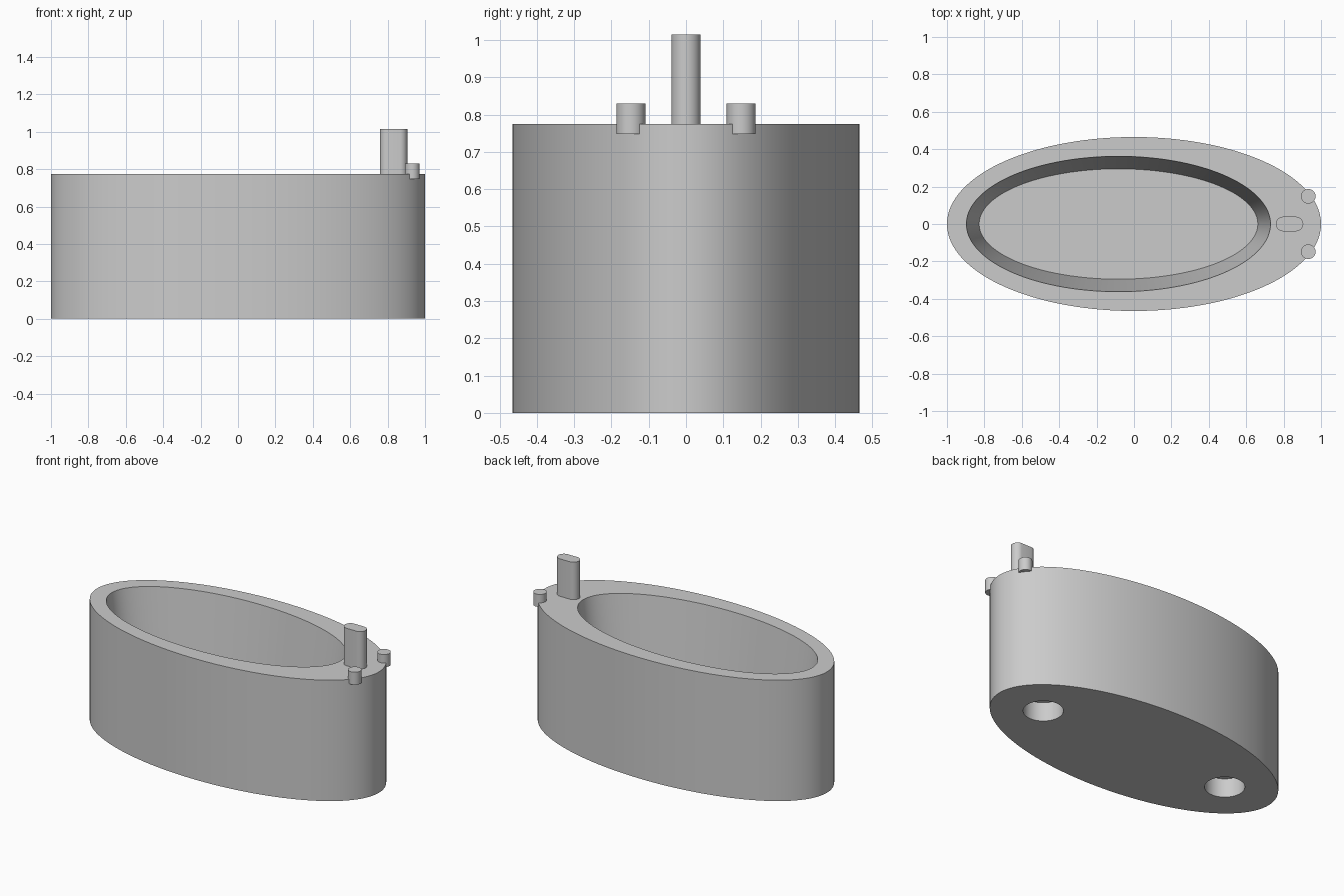
import bpy
import bmesh
import math

if "Cube" in bpy.data.objects:
    bpy.data.objects.remove(bpy.data.objects["Cube"])

HEIGHT, FLOOR = 0.775, 0.22

grey = bpy.data.materials.new("stone grey")
grey.use_nodes = True
colour = (0.6, 0.6, 0.6, 1)
grey.diffuse_color = colour
grey.node_tree.nodes["Principled BSDF"].inputs["Base Color"].default_value = colour


def oval(cx, cy, rx, ry, z, straight=0, count=128):
    """Ring of points; straight stretches the two halves apart along x."""
    ring = []
    for i in range(count):
        a = 2 * math.pi * (i + 0.5) / count
        shift = math.copysign(straight, math.cos(a))
        ring.append((cx + shift + rx * math.cos(a), cy + ry * math.sin(a), z))
    return ring


def loft(name, rings):
    """Skin a run of rings and cap both ends."""
    bm = bmesh.new()
    loops = [[bm.verts.new(p) for p in ring] for ring in rings]
    n = len(loops[0])
    for low, high in zip(loops, loops[1:]):
        for i in range(n):
            j = (i + 1) % n
            bm.faces.new((low[i], low[j], high[j], high[i]))
    bm.faces.new(loops[0][::-1])
    bm.faces.new(loops[-1])
    bmesh.ops.recalc_face_normals(bm, faces=bm.faces)
    mesh = bpy.data.meshes.new(name)
    bm.to_mesh(mesh)
    bm.free()
    mesh.materials.append(grey)
    obj = bpy.data.objects.new(name, mesh)
    bpy.context.collection.objects.link(obj)
    return obj


def select(obj):
    bpy.ops.object.select_all(action="DESELECT")
    obj.select_set(True)
    bpy.context.view_layer.objects.active = obj


def smooth(obj):
    select(obj)
    bpy.ops.object.shade_smooth_by_angle(angle=math.radians(35))


def cut(obj, cutter):
    select(obj)
    mod = obj.modifiers.new("cut", "BOOLEAN")
    mod.object = cutter
    mod.operation = "DIFFERENCE"
    mod.solver = "EXACT"
    bpy.ops.object.modifier_apply(modifier=mod.name)
    bpy.data.objects.remove(cutter)


# Oval tub with a tapered, off-centre basin
tub = loft("tub", [
    oval(0, 0, 1, 0.465, 0),
    oval(0, 0, 1, 0.465, HEIGHT),
    oval(-0.083, 0, 0.813, 0.362, HEIGHT),
    oval(-0.083, 0, 0.745, 0.295, FLOOR),
])

# Round sockets under the base
for side in (-1, 1):
    cut(tub, loft("socket_cutter", [
        oval(side * 0.675, 0, 0.115, 0.115, z, count=64) for z in (-0.1, 0.12)]))
smooth(tub)

# Drain flange with a shallow recessed centre
smooth(loft("drain", [
    oval(0.548, 0, r, r, z, count=48)
    for r, z in ((0.066, FLOOR - 0.01), (0.066, FLOOR + 0.008),
                 (0.041, FLOOR + 0.008), (0.041, FLOOR + 0.002))]))

# Upright spout with rounded ends
smooth(loft("spout", [
    oval(0.832, 0, 0.039, 0.039, z, straight=0.034, count=48)
    for z in (HEIGHT - 0.02, 1.015)]))

# Pair of round taps overhanging the rim
for name, side in (("left_tap", 1), ("right_tap", -1)):
    smooth(loft(name, [
        oval(0.932, side * 0.148, 0.039, 0.039, z, count=48) for z in (0.748, 0.829)]))
